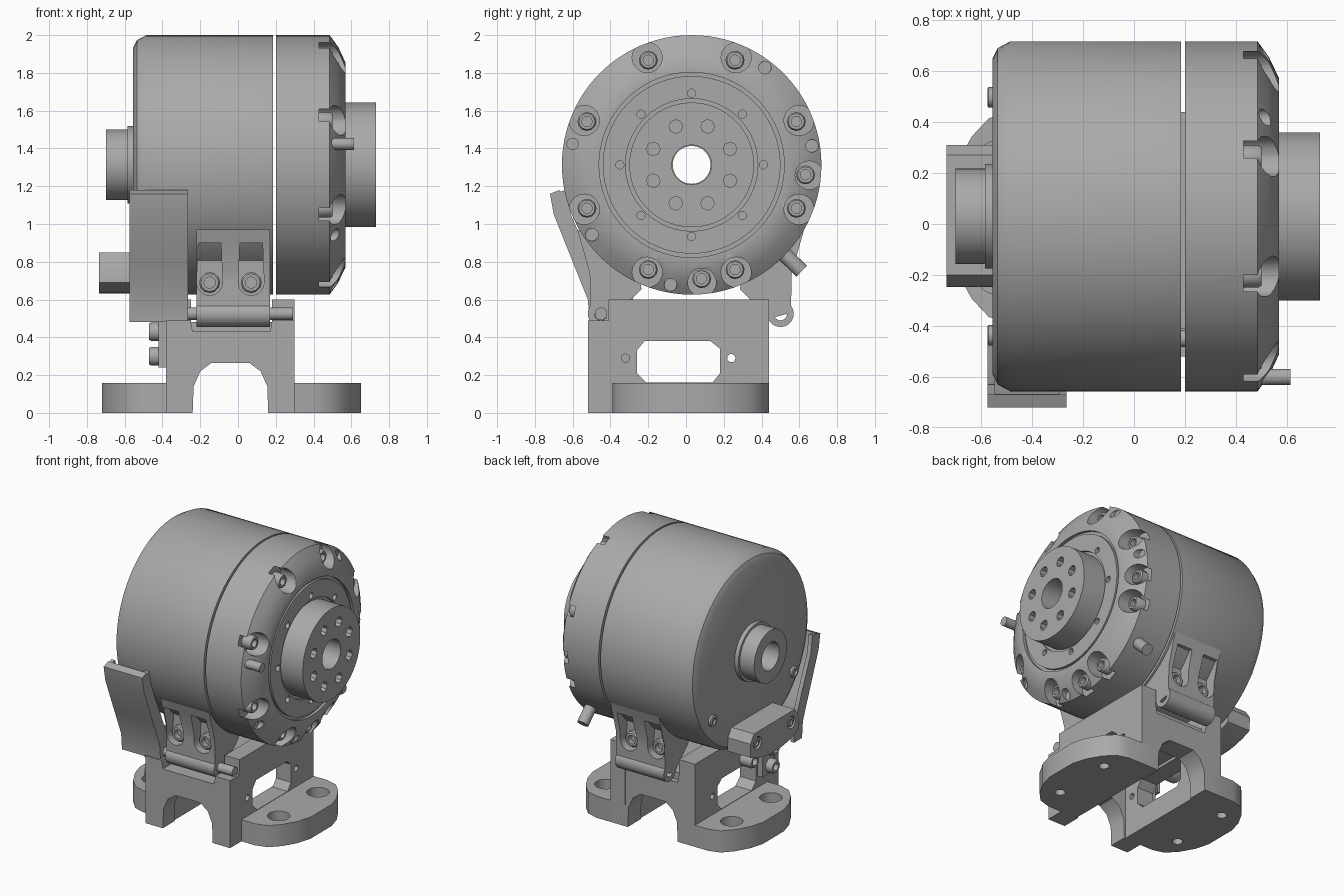
import bpy, bmesh
from math import sin, cos, pi, radians, sqrt
from mathutils import Vector

cube = bpy.data.objects.get("Cube")
if cube:
    bpy.data.objects.remove(cube)

grey = bpy.data.materials.new("plain_grey")
grey.use_nodes = True
grey.diffuse_color = (0.4, 0.4, 0.4, 1)
grey.node_tree.nodes["Principled BSDF"].inputs["Base Color"].default_value = (0.4, 0.4, 0.4, 1)

CY, CZ, R = 0.03, 1.313, 0.687      # motor axis and radius


def finish(name, bm):
    bmesh.ops.recalc_face_normals(bm, faces=bm.faces)
    mesh = bpy.data.meshes.new(name)
    bm.to_mesh(mesh)
    bm.free()
    mesh.materials.append(grey)
    ob = bpy.data.objects.new(name, mesh)
    bpy.context.collection.objects.link(ob)
    return ob


def lathe(name, profile, loc, axis=(1, 0, 0), segs=24, closed=False):
    """Turn (along, radius) points round an axis through loc."""
    bm = bmesh.new()
    q = Vector((1, 0, 0)).rotation_difference(Vector(axis).normalized())
    rings = [[bm.verts.new(q @ Vector((a, r * cos(2 * pi * i / segs), r * sin(2 * pi * i / segs))) + Vector(loc))
              for i in range(segs)] for a, r in profile]
    pairs = list(zip(rings, rings[1:]))
    if closed:
        pairs.append((rings[-1], rings[0]))
    else:
        bm.faces.new(rings[0])
        bm.faces.new(rings[-1])
    for a, b in pairs:
        for i in range(segs):
            j = (i + 1) % segs
            bm.faces.new((a[i], a[j], b[j], b[i]))
    return finish(name, bm)


def rod(name, loc, length, r, axis=(1, 0, 0), segs=24):
    return lathe(name, [(0, r), (length, r)], loc, axis, segs)


def prism(name, pts, lo, hi, axis="x"):
    """Extrude a 2D outline along one world axis."""
    place = {"x": lambda p, t: (t, p[0], p[1]),
             "y": lambda p, t: (p[0], t, p[1]),
             "z": lambda p, t: (p[0], p[1], t)}[axis]
    bm = bmesh.new()
    ends = [[bm.verts.new(place(p, t)) for p in pts] for t in (lo, hi)]
    for e in ends:
        bm.faces.new(e)
    n = len(pts)
    for i in range(n):
        j = (i + 1) % n
        bm.faces.new((ends[0][i], ends[0][j], ends[1][j], ends[1][i]))
    return finish(name, bm)


def box(name, x0, x1, y0, y1, z0, z1):
    return prism(name, [(y0, z0), (y1, z0), (y1, z1), (y0, z1)], x0, x1)


def cut(ob, cutters):
    for c in cutters:
        c.hide_render = True
        mod = ob.modifiers.new("cut", "BOOLEAN")
        mod.operation, mod.solver, mod.object = "DIFFERENCE", "EXACT", c
        bpy.context.view_layer.objects.active = ob
        bpy.ops.object.modifier_apply(modifier=mod.name)
        bpy.data.objects.remove(c)


def screw(name, loc, axis=(1, 0, 0), r=0.05, h=0.07):
    # socket head: chamfered rim with a sunken centre
    lathe(name, [(0, r), (h * 0.85, r), (h, r * 0.85), (h, r * 0.55), (h * 0.4, r * 0.55)], loc, axis, 12)


def polar(x, r, deg):
    return (x, CY + r * cos(radians(deg)), CZ + r * sin(radians(deg)))


# motor housing with rear boss
lathe("rear_housing", [(-0.70, 0.1), (-0.70, 0.187), (-0.585, 0.187), (-0.585, 0.205), (-0.555, 0.205),
                       (-0.555, 0.62), (-0.535, 0.66), (-0.485, R), (0.185, R), (0.185, 0.1)],
      (0, CY, CZ), segs=96, closed=True)

# front cap with output hub
cap = lathe("front_cap", [(0.2, 0.105), (0.2, R), (0.485, R), (0.53, 0.625), (0.57, 0.54), (0.57, 0.49),
                          (0.55, 0.49), (0.55, 0.47), (0.567, 0.47), (0.567, 0.35), (0.55, 0.35),
                          (0.55, 0.33), (0.73, 0.33), (0.73, 0.105)],
            (0, CY, CZ), segs=96, closed=True)
holes = []
for k in range(8):
    a = 45 * k + 22.5
    holes.append(rod("bolt_pocket", polar(0.43, 0.615, a), 0.3, 0.08, segs=20))
    holes.append(rod("hub_hole", polar(0.64, 0.22, a), 0.2, 0.036, segs=8))
    holes.append(rod("ring_hole", polar(0.54, 0.38, 45 * k), 0.022, 0.022, segs=12))
    holes.append(rod("ring_hole", polar(0.56, 0.38, 45 * k), 0.03, 0.022, segs=12))
    screw("cap_screw", polar(0.42, 0.6, a), h=0.08)
for a in (-5, -85):
    holes.append(rod("side_pocket", polar(0.45, 0.625, a), 0.3, 0.075, segs=20))
    screw("side_screw", polar(0.44, 0.605, a), h=0.07)
for a in (9, 53, 215, 260):
    holes.append(rod("pin_hole", polar(0.49, 0.645, a), 0.3, 0.034, segs=12))
cut(cap, holes)
rod("cap_pin", polar(0.45, 0.64, 170), 0.165, 0.032)
rod("radial_pin", polar(0.4, 0.62, -44), 0.19, 0.04, (0, cos(radians(44)), -sin(radians(44))))

# rear cable cover: flat top, rounded along the housing edge
arc = [polar(0, 0.682, d)[1:] for d in range(-114, -65, 6)]
cover = prism("cable_cover", arc + [(0.31, 0.79), (0.27, 0.85), (-0.2, 0.85), (-0.24, 0.79)], -0.735, -0.55)
cut(cover, [rod("cover_hole", (-0.8, y, 0.77), 0.09, 0.045, segs=16) for y in (-0.16, 0.23)])
for y in (-0.16, 0.23):
    screw("cover_screw", (-0.71, y, 0.77), (-1, 0, 0), 0.036, 0.02)
for a in (-35, -145):
    screw("rear_screw", polar(-0.55, 0.57, a), (-1, 0, 0), 0.04, 0.025)

# side guard tray
outer = [(-0.72, 1.16), (-0.70, 1.05), (-0.60, 0.80), (-0.52, 0.60), (-0.51, 0.48)]
inner = [(-0.46, 0.48), (-0.46, 0.60), (-0.55, 0.82), (-0.65, 1.05), (-0.67, 1.18)]
prism("guard_tray", outer + inner, -0.575, -0.265)
for x in (-0.575, -0.295):
    prism("guard_rim", outer + [(y + 0.04, z) for y, z in inner], x, x + 0.03)

# mounting lugs front and back, with scooped screw pockets
for s, side in ((1, "back"), (-1, "front")):
    Y = lambda d: 0.025 + s * d
    lug = prism(side + "_lug", [(Y(d), z) for d, z in ((0.60, 0.97), (0.535, 0.74), (0.53, 0.53), (0.42, 0.50),
                                                      (0.26, 0.655), (0.30, 0.85), (0.5, 0.95))], -0.22, 0.17)
    pockets = []
    for x in (-0.15, 0.07):
        outline = [(x + 0.068 * cos(radians(d)), 0.69 + 0.068 * sin(radians(d))) for d in range(180, 361, 20)]
        outline += [(x + 0.06, 0.9), (x - 0.06, 0.9)]
        pockets.append(prism("scoop", outline, Y(0.46), Y(0.8), "y"))
    cut(lug, pockets)
    for x in (-0.15, 0.07):
        screw("lug_screw", (x, Y(0.44), 0.69), (0, s, 0), 0.055, 0.06)
    # hinge barrel with a bore and a thin pin showing at the ends
    lathe(side + "_hinge", [(-0.22, 0.035), (-0.22, 0.07), (0.17, 0.07), (0.17, 0.035)],
          (0, Y(0.475), 0.525), segs=32, closed=True)
rod("hinge_pin", (-0.37, -0.45, 0.525), 0.66, 0.033)

# bracket side plates with window
for x0, x1, name in ((-0.38, -0.25, "right_plate"), (0.18, 0.30, "left_plate")):
    plate = prism(name, [(-0.52, 0), (0.44, 0), (0.44, 0.6), (-0.41, 0.6), (-0.41, 0.49), (-0.52, 0.49)], x0, x1)
    window = prism("window", [(-0.26, 0.21), (-0.21, 0.16), (0.14, 0.16), (0.18, 0.21), (0.18, 0.34),
                              (0.13, 0.38), (-0.22, 0.38), (-0.26, 0.33)], x0 - 0.1, x1 + 0.1)
    cut(plate, [window] + [rod("plate_hole", (x0 - 0.1, y, 0.29), 0.4, 0.022, segs=12) for y in (-0.32, 0.24)])

# arched webs joining the plates
arch = [(-0.24, 0), (-0.235, 0.14), (-0.2, 0.22), (-0.14, 0.265), (0.06, 0.265), (0.12, 0.22), (0.155, 0.14), (0.16, 0)]
frame = [(-0.375, 0)] + arch + [(0.295, 0), (0.295, 0.485), (0.18, 0.485), (0.17, 0.43), (-0.24, 0.43),
                                (-0.25, 0.485), (-0.375, 0.485)]
front = prism("front_arch", frame, -0.519, -0.385, "y")
cut(front, [rod("post_hole", (x, -0.6, 0.12), 0.12, 0.024, (0, 1, 0), 12) for x in (-0.305, 0.23)])
prism("back_arch", frame, 0.29, 0.439, "y")
box("bridge_deck", -0.3, 0.25, -0.4, 0.4, 0.4, 0.48)

# feet with counterbored bolt holes
for name, x0, x1 in (("right_foot", -0.25, -0.72), ("left_foot", 0.17, 0.65)):
    X = lambda t: x0 + (x1 - x0) * t
    half = [(0, 0.415), (0.5, 0.415), (0.68, 0.39), (0.82, 0.32), (0.94, 0.22), (1, 0.12)]
    pts = [(X(t), 0.025 + w) for t, w in half] + [(X(t), 0.025 - w) for t, w in reversed(half)]
    foot = prism(name, pts, 0, 0.157, "z")
    drills = []
    for y in (-0.2, 0.25):
        drills.append(rod("counterbore", (X(0.62), y, 0.08), 0.2, 0.075, (0, 0, 1)))
        drills.append(rod("bolt_hole", (X(0.62), y, -0.1), 0.3, 0.035, (0, 0, 1), 16))
    cut(foot, drills)

# small clamp on the rear side of the bracket
box("clamp_plate", -0.42, -0.375, -0.42, -0.28, 0.24, 0.62)
for y, z in ((-0.36, 0.30), (-0.36, 0.43), (-0.12, 0.43)):
    screw("clamp_screw", (-0.38, y, z), (-1, 0, 0), 0.05, 0.092)

# smooth curved faces, keep edges crisp
for ob in bpy.context.scene.objects:
    ob.select_set(ob.type == "MESH")
    if ob.type == "MESH":
        bpy.context.view_layer.objects.active = ob
bpy.ops.object.shade_smooth_by_angle(angle=radians(32))
